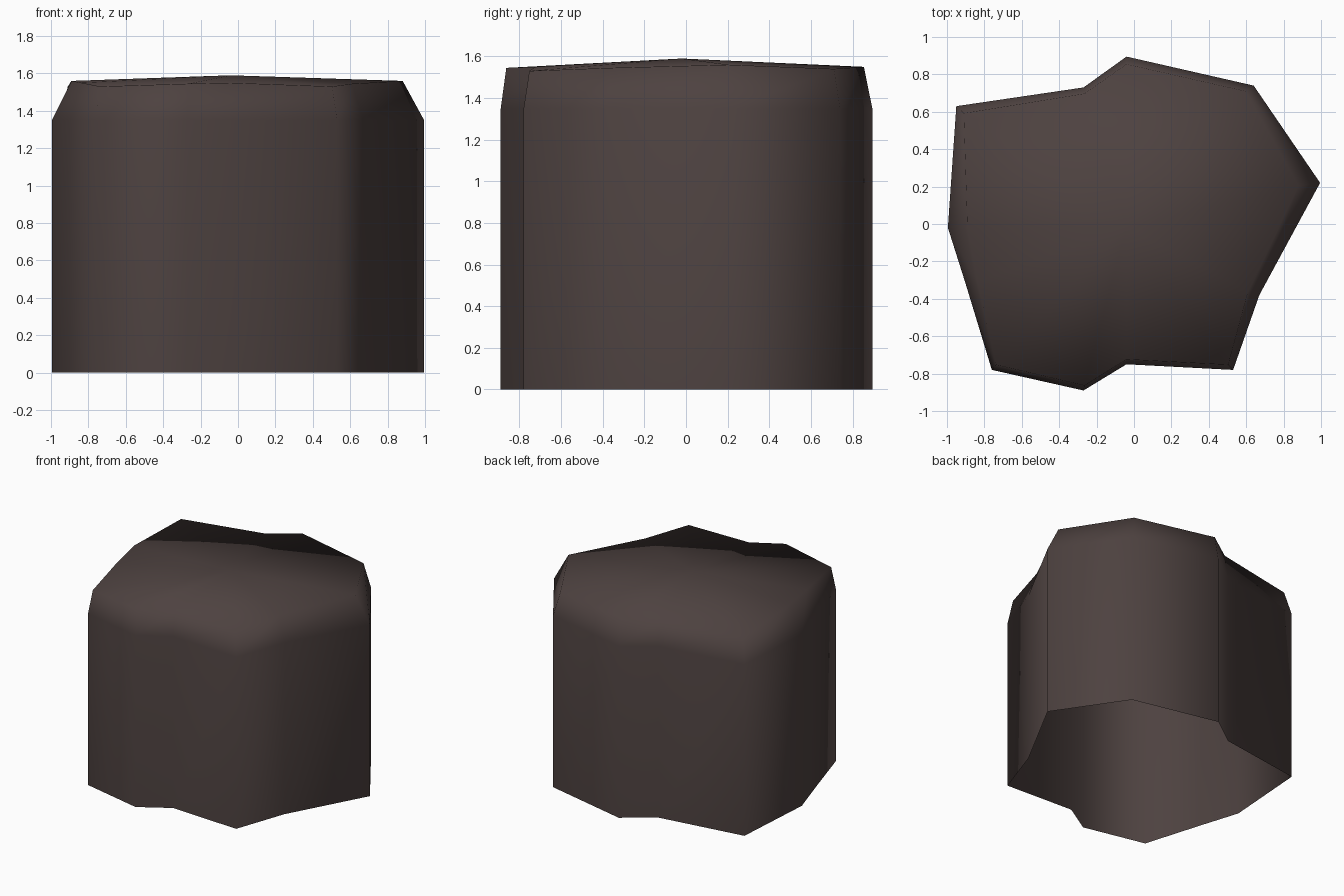
import bpy, bmesh

if "Cube" in bpy.data.objects:
    bpy.data.objects.remove(bpy.data.objects["Cube"])

# One flat stone colour
stone = bpy.data.materials.new("dark brown stone")
stone.diffuse_color = (0.075, 0.054, 0.051, 1)
stone.use_nodes = True
stone.node_tree.nodes["Principled BSDF"].inputs["Base Color"].default_value = stone.diffuse_color

# Plan outline: x, y, inset scale x, inset scale y, rim height
outline = [
    (0.995, 0.22, 0.885, 0.93, 1.56),
    (0.64, 0.74, 0.93, 0.96, 1.54),
    (-0.04, 0.895, 1.0, 0.955, 1.55),
    (-0.27, 0.73, 0.98, 0.955, 1.55),
    (-0.95, 0.63, 0.958, 0.94, 1.53),
    (-0.995, -0.02, 0.895, 1.0, 1.56),
    (-0.90, -0.32, 0.93, 0.97, 1.55),
    (-0.76, -0.78, 0.97, 0.965, 1.53),
    (-0.27, -0.89, 0.98, 0.97, 1.545),
    (-0.04, -0.75, 1.0, 0.965, 1.55),
    (0.53, -0.78, 0.95, 0.965, 1.53),
    (0.67, -0.38, 0.91, 0.95, 1.545),
]

bm = bmesh.new()


def bridge(a, b):
    n = len(a)
    for i in range(n):
        j = (i + 1) % n
        bm.faces.new((a[i], a[j], b[j], b[i]))


# Open base, straight walls, bevelled shoulder
base = [bm.verts.new((x, y, 0)) for x, y, *_ in outline]
shoulder = [bm.verts.new((x, y, 1.35)) for x, y, *_ in outline]
rim = [bm.verts.new((x * sx, y * sy, z)) for x, y, sx, sy, z in outline]
bridge(base, shoulder)
bridge(shoulder, rim)

# Slightly domed top as a fan around a low peak
peak = bm.verts.new((-0.04, -0.02, 1.59))
for i in range(len(rim)):
    bm.faces.new((rim[i], rim[(i + 1) % len(rim)], peak))

for f in bm.faces:
    f.smooth = True

mesh = bpy.data.meshes.new("rock_pillar")
bm.to_mesh(mesh)
bm.free()
mesh.materials.append(stone)
rock = bpy.data.objects.new("rock_pillar", mesh)
bpy.context.collection.objects.link(rock)
